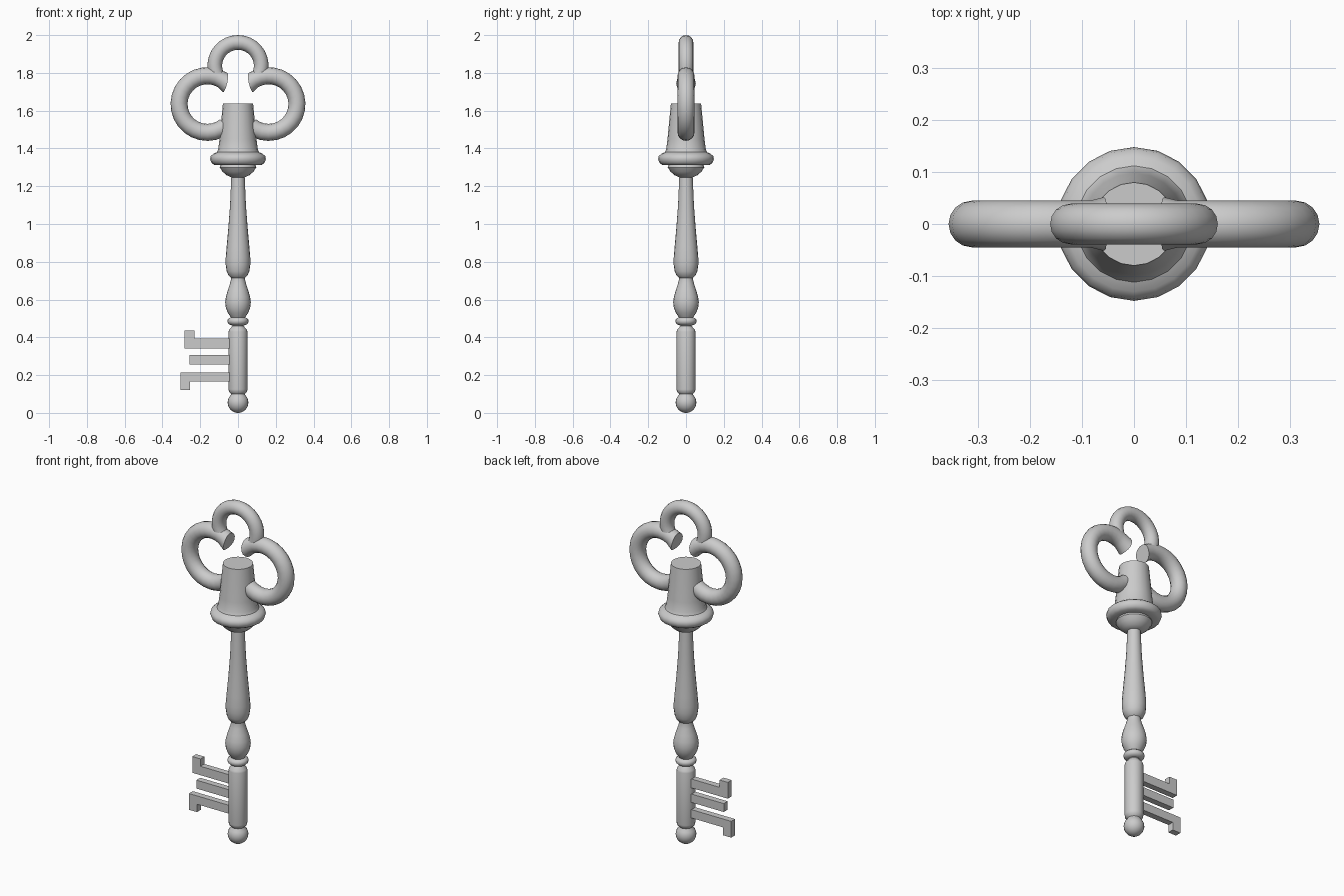
import bpy, bmesh
from math import sin, cos, pi, radians

if "Cube" in bpy.data.objects:
    bpy.data.objects.remove(bpy.data.objects["Cube"])


def finish(name, bm, angle=40):
    bmesh.ops.recalc_face_normals(bm, faces=bm.faces)
    me = bpy.data.meshes.new(name)
    bm.to_mesh(me)
    bm.free()
    ob = bpy.data.objects.new(name, me)
    bpy.context.collection.objects.link(ob)
    if angle:
        bpy.ops.object.select_all(action='DESELECT')
        ob.select_set(True)
        bpy.context.view_layer.objects.active = ob
        bpy.ops.object.shade_smooth_by_angle(angle=radians(angle))
    return ob


def skin(bm, loops):
    """Bridge successive closed rings and cap both ends."""
    rings = [[bm.verts.new(p) for p in loop] for loop in loops]
    n = len(rings[0])
    for a, b in zip(rings, rings[1:]):
        for i in range(n):
            j = (i + 1) % n
            bm.faces.new((a[i], a[j], b[j], b[i]))
    bm.faces.new(rings[0])
    bm.faces.new(rings[-1])


def lathe(name, profile, sides=20):
    bm = bmesh.new()
    skin(bm, [[(r * cos(2 * pi * i / sides), r * sin(2 * pi * i / sides), z)
               for i in range(sides)] for r, z in profile])
    return finish(name, bm)


def arc_tube(name, cx, cz, major, minor, start, end, mirror=1, miter=0, steps=20, sides=16):
    """Round tube along an arc in the xz plane; miter slants the last section."""
    bm = bmesh.new()
    loops = []
    for k in range(steps + 1):
        last = k == steps and miter
        loop = []
        for i in range(sides):
            p = 2 * pi * i / sides
            a = radians(start + (end - start) * k / steps + (miter * cos(p) if last else 0))
            r = major + minor * cos(p)
            y = minor * sin(p) * (1.15 if last else 1)
            loop.append((mirror * (cx + r * cos(a)), y, cz + r * sin(a)))
        loops.append(loop)
    skin(bm, loops)
    return finish(name, bm)


def bit(name, outline, t=0.018):
    """Flat key tooth extruded through y."""
    bm = bmesh.new()
    skin(bm, [[(x, y, z) for x, z in outline] for y in (-t, t)])
    return finish(name, bm, 0)


# Turned parts, bottom to top
ball = [(max(0.002, 0.055 * sin(pi * i / 12)), 0.055 - 0.055 * cos(pi * i / 12)) for i in range(10)]
lathe("tip_ball", ball + [(0.036, 0.1), (0.036, 0.11)])
lathe("barrel", [(0.036, 0.1), (0.048, 0.112), (0.05, 0.125), (0.05, 0.43),
                 (0.047, 0.44), (0.03, 0.46), (0.03, 0.49)])
lathe("collar_ring", [(0.03, 0.463), (0.045, 0.467), (0.054, 0.476), (0.056, 0.486),
                      (0.054, 0.495), (0.045, 0.503), (0.03, 0.507)])
lathe("vase", [(0.03, 0.495), (0.04, 0.51), (0.054, 0.53), (0.064, 0.555), (0.068, 0.585),
               (0.064, 0.615), (0.054, 0.65), (0.042, 0.685), (0.036, 0.71), (0.036, 0.73)])
lathe("shaft", [(0.036, 0.715), (0.05, 0.727), (0.06, 0.75), (0.065, 0.785), (0.065, 0.82),
                (0.06, 0.88), (0.051, 0.98), (0.042, 1.1), (0.035, 1.26)])
lathe("bell", [(0.035, 1.247), (0.06, 1.258), (0.082, 1.277), (0.097, 1.3), (0.093, 1.312),
               (0.125, 1.313), (0.14, 1.323), (0.148, 1.343), (0.144, 1.36), (0.13, 1.372),
               (0.112, 1.38), (0.105, 1.395), (0.098, 1.45), (0.08, 1.637)])

# Trefoil bow: two side loops and a top loop
for side, m in (("left", 1), ("right", -1)):
    arc_tube(side + "_bow_loop", -0.162, 1.635, 0.15, 0.045, 310, 46, m, miter=10)
arc_tube("top_bow_loop", 0, 1.838, 0.123, 0.039, -31, 211)

# Key bits
bit("upper_bit", [(-0.03, 0.342), (-0.283, 0.342), (-0.283, 0.437), (-0.23, 0.437),
                  (-0.23, 0.394), (-0.03, 0.394)])
bit("middle_bit", [(-0.03, 0.257), (-0.257, 0.257), (-0.257, 0.306), (-0.03, 0.306)])
bit("lower_bit", [(-0.03, 0.166), (-0.253, 0.166), (-0.253, 0.12), (-0.305, 0.12),
                  (-0.305, 0.215), (-0.03, 0.215)])
